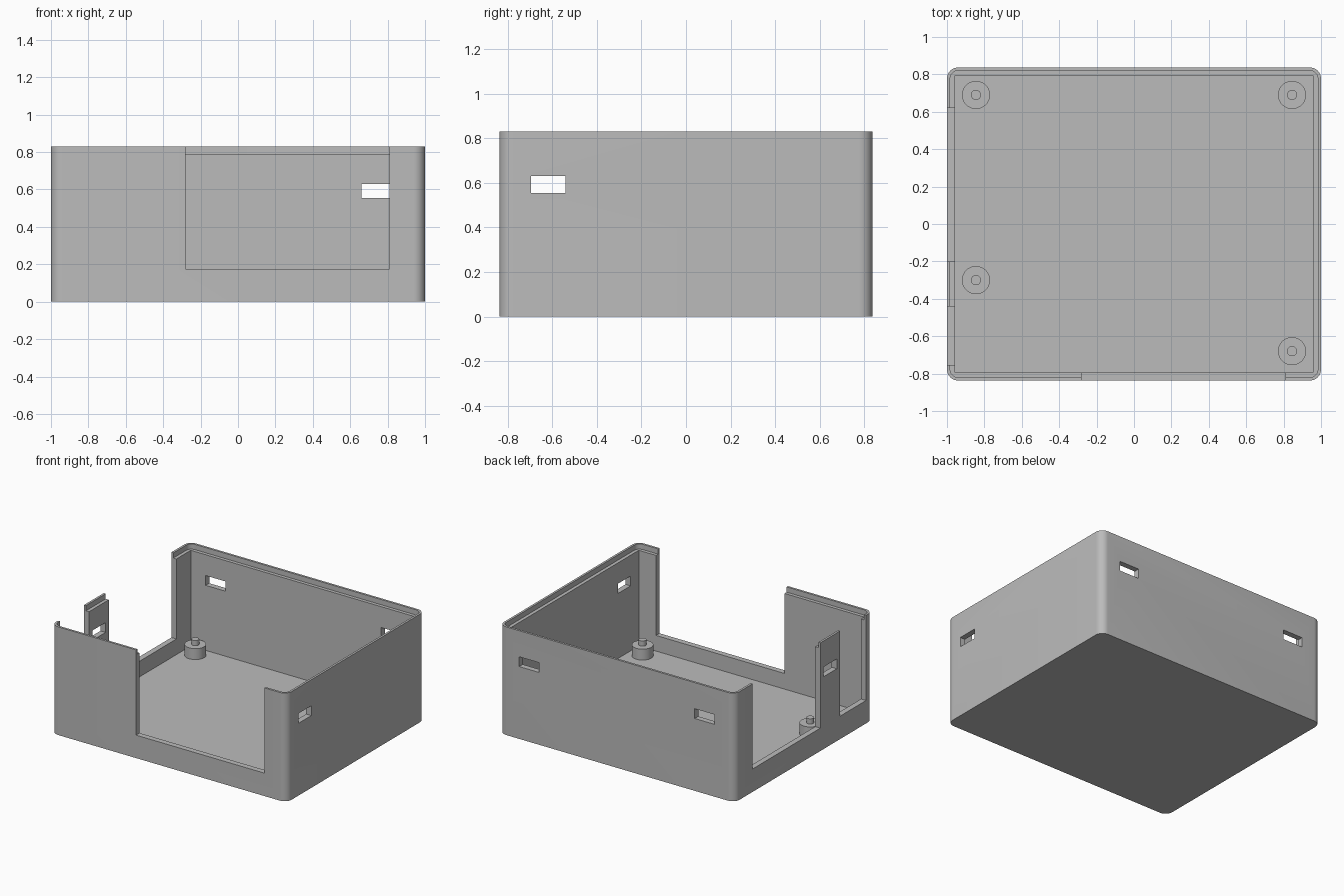
import bpy, bmesh
from math import radians, cos, sin, pi

if "Cube" in bpy.data.objects:
    bpy.data.objects.remove(bpy.data.objects["Cube"], do_unlink=True)

# Main sizes
HX, HY, HEIGHT = 1.0, 0.837, 0.83
WALL, LIP, LEDGE_Z, FLOOR_Z, SILL_Z = 0.043, 0.017, 0.79, 0.056, 0.176
CORNER = 0.06
OVER = 1.0

grey = bpy.data.materials.new("plain grey")
grey.use_nodes = True
color = (0.5, 0.5, 0.5, 1)
grey.diffuse_color = color
grey.node_tree.nodes["Principled BSDF"].inputs["Base Color"].default_value = color


def extrude_outline(name, points, z0, z1):
    """Solid prism standing on a closed counter-clockwise outline."""
    bm = bmesh.new()
    face = bm.faces.new([bm.verts.new((x, y, z0)) for x, y in points])
    top = bmesh.ops.extrude_face_region(bm, geom=[face])["geom"]
    verts = [v for v in top if isinstance(v, bmesh.types.BMVert)]
    bmesh.ops.translate(bm, verts=verts, vec=(0, 0, z1 - z0))
    bmesh.ops.recalc_face_normals(bm, faces=bm.faces)
    mesh = bpy.data.meshes.new(name)
    bm.to_mesh(mesh)
    bm.free()
    mesh.materials.append(grey)
    obj = bpy.data.objects.new(name, mesh)
    bpy.context.scene.collection.objects.link(obj)
    return obj


def rounded_rect(hx, hy, r, steps=10):
    pts = []
    for i, (sx, sy) in enumerate([(1, 1), (-1, 1), (-1, -1), (1, -1)]):
        for k in range(steps + 1):
            a = (i + k / steps) * pi / 2
            pts.append((sx * (hx - r) + r * cos(a), sy * (hy - r) + r * sin(a)))
    return pts


def box(name, x0, x1, y0, y1, z0, z1):
    return extrude_outline(name, [(x0, y0), (x1, y0), (x1, y1), (x0, y1)], z0, z1)


def circle(x, y, r, n=40):
    return [(x + r * cos(2 * pi * i / n), y + r * sin(2 * pi * i / n)) for i in range(n)]


def boolean(target, other, operation):
    """Apply a boolean and discard the helper."""
    other.hide_render = True
    mod = target.modifiers.new("boolean", "BOOLEAN")
    mod.operation, mod.solver, mod.object = operation, "EXACT", other
    bpy.context.view_layer.update()
    result = bpy.data.meshes.new_from_object(
        target.evaluated_get(bpy.context.evaluated_depsgraph_get()))
    target.modifiers.clear()
    target.data = result
    bpy.data.objects.remove(other, do_unlink=True)


def smooth(obj):
    bpy.ops.object.select_all(action="DESELECT")
    obj.select_set(True)
    bpy.context.view_layer.objects.active = obj
    bpy.ops.object.shade_smooth_by_angle(angle=radians(30))


# Tray body, hollowed, with a thin raised lip around the rim
tray = extrude_outline("enclosure_tray", rounded_rect(HX, HY, CORNER), 0, HEIGHT)
ix, iy = HX - WALL, HY - WALL
cutters = [
    box("cavity_cutter", -ix, ix, -iy, iy, FLOOR_Z, OVER),
    extrude_outline("lip_cutter", rounded_rect(HX - LIP, HY - LIP, CORNER - LIP), LEDGE_Z, OVER),
    # Open notches in the front wall and the -x wall
    box("front_notch_cutter", -0.28, 0.81, -1, -0.76, SILL_Z, OVER),
    box("side_notch_cutter_back", -1.1, -0.93, -0.2, 0.62, SILL_Z, OVER),
    box("side_notch_cutter_front", -1.1, -0.93, -0.755, -0.44, SILL_Z, OVER),
]

# Latch slots through the walls
S0, S1 = 0.555, 0.63
cutters += [
    box("slot_cutter_left", 0.9, 1.1, -0.695, -0.54, S0, S1),
    box("slot_cutter_right", -1.1, -0.9, -0.4, -0.24, S0, S1),
    box("slot_cutter_back_left", 0.66, 0.83, 0.75, 1, S0, S1),
    box("slot_cutter_back_right", -0.83, -0.66, 0.75, 1, S0, S1),
]
for cutter in cutters:
    boolean(tray, cutter, "DIFFERENCE")
smooth(tray)

# Standoffs with locating pins
POSTS = {"back_right": (-0.845, 0.69), "back_left": (0.845, 0.69),
         "front_right": (-0.845, -0.3), "front_left": (0.845, -0.68)}
for name, (x, y) in POSTS.items():
    post = extrude_outline("standoff_" + name, circle(x, y, 0.075), FLOOR_Z - 0.01, 0.14)
    pin = extrude_outline("pin_" + name, circle(x, y, 0.027), 0.12, 0.18)
    boolean(post, pin, "UNION")
    smooth(post)
